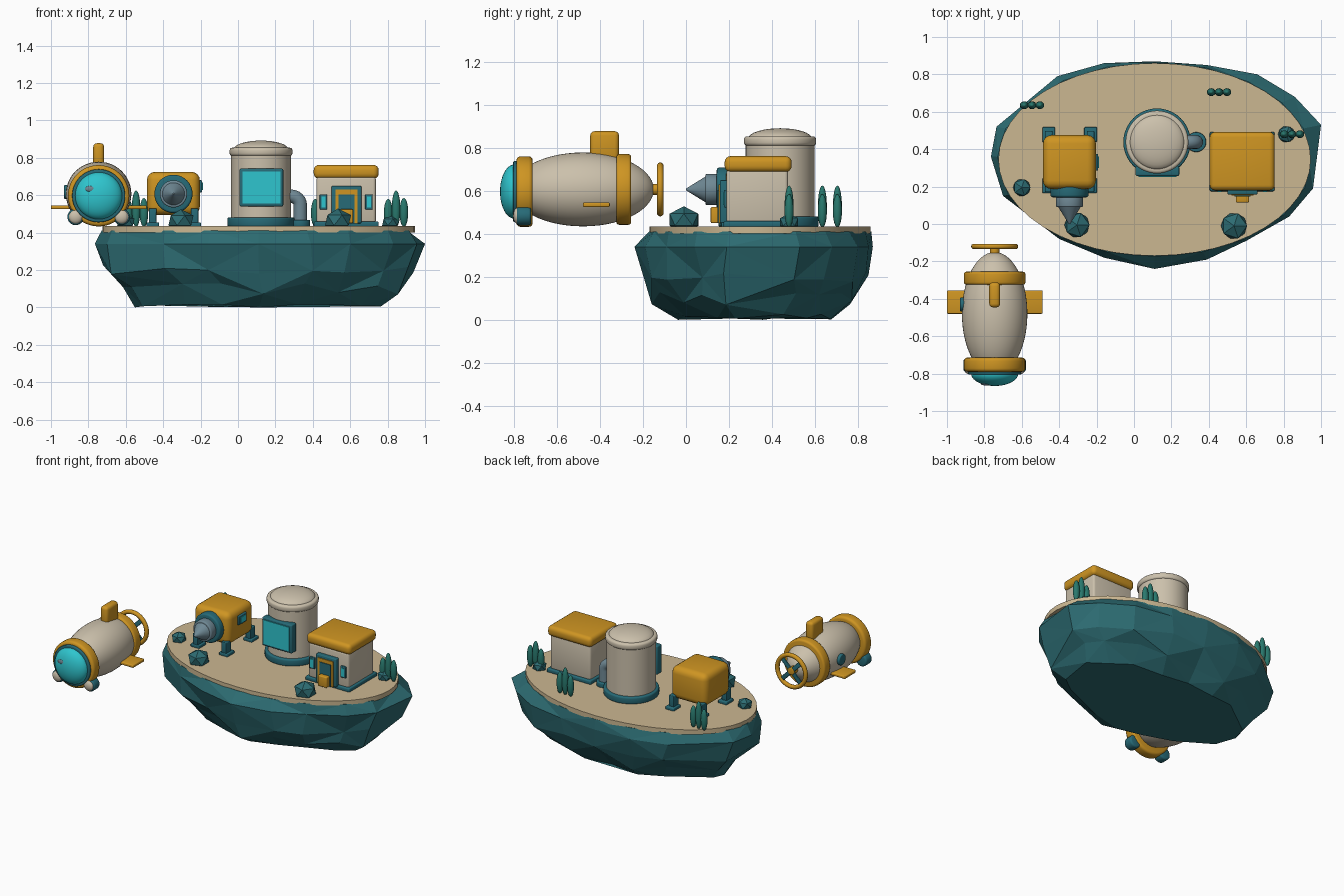
import bpy, bmesh, math, random
from mathutils import Matrix, Vector

if "Cube" in bpy.data.objects:
    bpy.data.objects.remove(bpy.data.objects["Cube"])

random.seed(4)


def mat(name, r, g, b):
    m = bpy.data.materials.new(name)
    m.diffuse_color = (r, g, b, 1)
    m.use_nodes = True
    m.node_tree.nodes["Principled BSDF"].inputs["Base Color"].default_value = m.diffuse_color
    return m


ROCK = mat("deep_teal_rock", 0.026, 0.150, 0.170)
SAND = mat("sand", 0.60, 0.475, 0.285)
CREAM = mat("cream", 0.60, 0.53, 0.41)
GOLD = mat("gold", 0.62, 0.30, 0.016)
TRIM = mat("teal_trim", 0.02, 0.145, 0.185)
GLASS = mat("cyan_glass", 0.028, 0.56, 0.62)
STEEL = mat("blue_steel", 0.16, 0.25, 0.30)
PLANT = mat("kelp_green", 0.022, 0.19, 0.155)

ROT = {"z": Matrix(), "y": Matrix.Rotation(math.radians(90), 4, "X"),
       "x": Matrix.Rotation(math.radians(90), 4, "Y")}


def finish(name, bm, material, loc=(0, 0, 0), smooth=True):
    bmesh.ops.recalc_face_normals(bm, faces=bm.faces)
    me = bpy.data.meshes.new(name)
    bm.to_mesh(me)
    bm.free()
    me.materials.append(material)
    ob = bpy.data.objects.new(name, me)
    ob.location = loc
    bpy.context.collection.objects.link(ob)
    if smooth:
        bpy.ops.object.select_all(action="DESELECT")
        ob.select_set(True)
        bpy.context.view_layer.objects.active = ob
        bpy.ops.object.shade_smooth_by_angle(angle=math.radians(35))
    return ob


def bevel_sharp(bm, width, segs):
    edges = [e for e in bm.edges if e.calc_face_angle(0) > 0.9]
    bmesh.ops.bevel(bm, geom=edges, offset=width, segments=segs, profile=0.5, affect="EDGES")


def box(name, lo, hi, material, bevel=0.0, segs=3):
    lo, hi = Vector(lo), Vector(hi)
    bm = bmesh.new()
    bmesh.ops.create_cube(bm, size=1)
    bmesh.ops.scale(bm, vec=hi - lo, verts=bm.verts)
    if bevel:
        bevel_sharp(bm, bevel, segs)
    return finish(name, bm, material, (lo + hi) / 2)


def cyl(name, c, r, depth, material, axis="z", r2=None, bevel=0.0, n=40):
    bm = bmesh.new()
    bmesh.ops.create_cone(bm, cap_ends=True, segments=n, radius1=r,
                          radius2=r if r2 is None else r2, depth=depth)
    if bevel:
        bevel_sharp(bm, bevel, 3)
    bmesh.ops.transform(bm, matrix=ROT[axis], verts=bm.verts)
    return finish(name, bm, material, c)


def ball(name, c, radii, material, u=32, v=20, axis="z"):
    bm = bmesh.new()
    bmesh.ops.create_uvsphere(bm, u_segments=u, v_segments=v, radius=1)
    bmesh.ops.transform(bm, matrix=ROT[axis], verts=bm.verts)
    bmesh.ops.scale(bm, vec=radii, verts=bm.verts)
    return finish(name, bm, material, c)


def boulder(name, c, r, h):
    bm = bmesh.new()
    bmesh.ops.create_icosphere(bm, subdivisions=1, radius=1)
    bmesh.ops.scale(bm, vec=(r, r, h), verts=bm.verts)
    return finish(name, bm, ROCK, c, smooth=False)


# ---- floating island: faceted rings tapering to a flat underside
CX, CY = 0.11, 0.33
RIM = [(-.765, .36), (-.70, .15), (-.40, -.08), (-.16, -.18), (.11, -.24), (.39, -.19),
       (.60, -.09), (.83, .04), (.957, .19), (1.0, .53), (.86, .68), (.66, .80),
       (.39, .85), (.11, .87), (-.16, .86), (-.41, .79), (-.735, .52)]
N = len(RIM)
bm = bmesh.new()
rings = []
for z, sx, sy, jit in [(.41, .945, .955, 0), (.34, 1, 1, 0), (.20, .945, .94, .025),
                       (.10, .85, .82, .03), (.008, .765, .66, .012)]:
    ring = []
    for i, (x, y) in enumerate(RIM):
        px, py = CX + (x - CX) * sx, CY + (y - CY) * sy
        if z == .41:   # top ring follows the beach ellipse
            a = math.atan2((y - .345) / .515, (x - CX) / .835)
            px, py = CX + .84 * math.cos(a), .345 + .518 * math.sin(a)
        zj = z + random.uniform(-1, 1) * jit + (.008 * (i % 2) if z < .05 else 0)
        ring.append(bm.verts.new((px + random.uniform(-jit, jit),
                                  py + random.uniform(-jit, jit), max(zj, 0))))
    rings.append(ring)
rings[-1][0].co.z = 0
for k in range(len(rings) - 1):
    a, b = rings[k], rings[k + 1]
    for i in range(N):
        j = (i + 1) % N
        if (i + k) % 2:
            tris = ((a[i], a[j], b[j]), (a[i], b[j], b[i]))
        else:
            tris = ((a[i], a[j], b[i]), (a[j], b[j], b[i]))
        for t in tris:
            bm.faces.new(t)
bm.faces.new(rings[0])
bm.faces.new(rings[-1])
finish("island_rock", bm, ROCK, smooth=False)

sand = cyl("sand_top", (CX, .345, .418), 1, .034, SAND, n=48)
sand.scale = (.835, .515, 1)

# ---- boulders and plants
for x, y, r in [(-.305, -.005, .075), (.535, -.01, .078), (-.60, .195, .052), (.815, .48, .05)]:
    boulder("boulder", (x, y, .435 + r * .4), r, r * .8)
for x, y in [(-.545, .635), (.455, .705), (.845, .48)]:
    for dx, h in [(-.042, .15), (0, .195), (.042, .155)]:
        ball("plant_frond", (x + dx, y, .43 + h / 2), (.023, .021, h / 2), PLANT, 16, 12)

# ---- storage tank
TX, TY = .123, .438
cyl("tank_base", (TX, TY, .457), .18, .05, TRIM, bevel=.01)
cyl("tank_body", (TX, TY, .64), .16, .36, CREAM, n=48)
cyl("tank_rim", (TX, TY, .832), .168, .045, CREAM, bevel=.015, n=48)
ball("tank_dome", (TX, TY, .845), (.147, .147, .047), CREAM, 48, 16)
box("tank_window_frame", (.008, .257, .54), (.242, .31, .742), TRIM, .008)
box("tank_window_glass", (.024, .252, .556), (.226, .27, .726), GLASS)

# pipe: swept elbow from tank to ground
cu = bpy.data.curves.new("elbow_pipe", "CURVE")
cu.dimensions = "3D"
cu.bevel_depth, cu.bevel_resolution, cu.use_fill_caps = .037, 5, True
path = [(.25, .594)] + [(.285 + .048 * math.sin(a), .546 + .048 * math.cos(a))
                        for a in [math.pi / 2 * i / 6 for i in range(7)]] + [(.333, .43)]
sp = cu.splines.new("POLY")
sp.points.add(len(path) - 1)
for p, (x, z) in zip(sp.points, path):
    p.co = (x, TY, z, 1)
sp.use_smooth = True
cu.materials.append(STEEL)
bpy.context.collection.objects.link(bpy.data.objects.new("elbow_pipe", cu))
cyl("pipe_foot", (.333, TY, .45), .053, .035, TRIM, bevel=.006)

# ---- cottage
box("house_base", (.405, .175, .43), (.752, .492, .46), TRIM, .008)
box("house_walls", (.42, .188, .45), (.737, .475, .70), CREAM, .015)
box("house_roof", (.405, .18, .688), (.752, .492, .762), GOLD, .028, 4)
box("door_frame", (.50, .158, .45), (.66, .20, .65), TRIM, .006)
box("door_surround", (.52, .152, .45), (.64, .17, .63), GOLD)
box("door_panel", (.537, .147, .45), (.623, .16, .605), TRIM)
box("door_step", (.545, .115, .45), (.615, .172, .525), GOLD, .006)
for x in (.457, .70):
    box("house_window_frame", (x - .02, .176, .523), (x + .02, .195, .605), TRIM, .005)
    box("house_window_glass", (x - .011, .172, .535), (x + .011, .185, .593), GLASS)

# ---- drill machine
box("drill_housing", (-.487, .187, .495), (-.204, .475, .725), GOLD, .045, 4)
for x in (-.456, -.232):
    for y in (.205, .478):
        box("drill_leg", (x - .02, y - .035, .44), (x + .02, y + .02, .53), TRIM, .005)
        box("drill_foot", (x - .034, y - .04, .43), (x + .034, y + .04, .455), TRIM, .006)
box("drill_side_window_frame", (-.21, .285, .615), (-.192, .375, .68), TRIM, .005)
box("drill_side_window_glass", (-.20, .30, .628), (-.188, .36, .667), GLASS)
DX, DZ = -.345, .607
cyl("drill_gearbox", (DX, .178, DZ), .102, .07, TRIM, "y", bevel=.012)
cyl("drill_collar", (DX, .12, DZ), .073, .06, STEEL, "y", bevel=.008)
cyl("drill_cone", (DX, .047, DZ), .004, .094, STEEL, "y", r2=.062).rotation_euler.z = 0
bpy.context.object.scale.y = -1 if bpy.context.object.data.vertices[0].co.y > 0 \
    and Vector(bpy.context.object.data.vertices[0].co.xz).length < .01 else 1

# ---- submarine
SX, SZ = -.745, .607
ball("sub_hull", (SX, -.48, SZ), (.175, .33, .172), CREAM, 48, 28, "y")
cyl("sub_rear_band", (SX, -.29, SZ), .165, .07, GOLD, "y", bevel=.014, n=48)
cyl("sub_front_band", (SX, -.752, SZ - .01), .164, .076, GOLD, "y", bevel=.018, n=48)
cyl("sub_window_ring", (SX, -.793, SZ - .01), .142, .024, TRIM, "y", bevel=.006, n=48)
ball("sub_window_dome", (SX, -.80, SZ - .01), (.126, .066, .126), GLASS, 40, 20, "y")
ball("window_glint", (SX - .047, -.857, SZ + .027), (.026, .006, .015), STEEL, 16, 8)
box("sub_dorsal_fin", (SX - .029, -.446, .74), (SX + .029, -.312, .878), GOLD, .02)
box("sub_side_fin", (-1.0, -.48, .525), (-.488, -.355, .546), GOLD, .006)
cyl("sub_porthole", (SX - .17, -.43, SZ + .01), .038, .03, TRIM, "x", bevel=.006)
for s in (-1, 1):
    cyl("headlight_body", (SX + s * .123, -.755, .484), .044, .068, TRIM, "y", bevel=.012)
    ball("headlight_lens", (SX + s * .123, -.785, .484), (.037, .02, .037), CREAM, 20, 12, "y")

# propeller: guard ring, hub and blades
bpy.ops.mesh.primitive_torus_add(major_radius=.111, minor_radius=.015, major_segments=40,
                                 minor_segments=10, location=(SX, -.12, SZ),
                                 rotation=(math.pi / 2, 0, 0))
guard = bpy.context.object
guard.name = "propeller_guard"
guard.data.materials.append(GOLD)
bpy.ops.object.shade_smooth_by_angle(angle=math.radians(60))
cyl("propeller_hub", (SX, -.14, SZ), .026, .06, GOLD, "y", bevel=.006, n=24)
for k in range(2):
    blade = box("propeller_blade", (SX - .108, -.126, SZ - .015),
                (SX + .108, -.114, SZ + .015), TRIM, .004)
    blade.rotation_euler.y = math.radians(45 + 90 * k)
